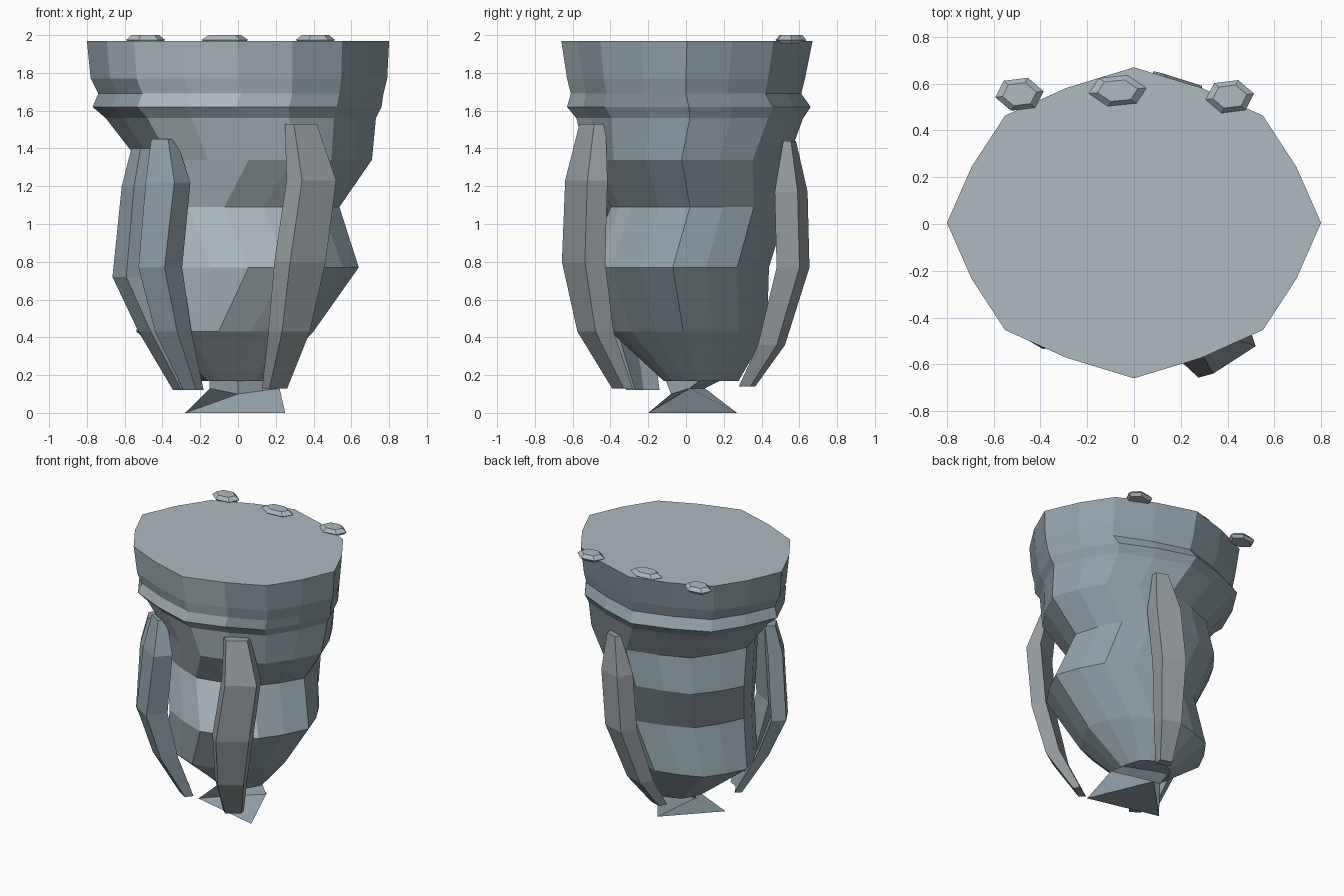
import bpy, bmesh, math
from mathutils import Vector


def material(name, rgb):
    m = bpy.data.materials.new(name)
    m.diffuse_color = (*rgb, 1)
    return m


LIGHT = material("light_slate", (0.42, 0.49, 0.53))
SLATE = material("slate", (0.28, 0.35, 0.39))
GREY = material("neutral_grey", (0.32, 0.35, 0.37))


def loft(name, rings, mat):
    """Skin a stack of equally sized point rings and cap both ends."""
    bm = bmesh.new()
    loops = [[bm.verts.new(p) for p in ring] for ring in rings]
    for a, b in zip(loops, loops[1:]):
        n = len(a)
        for i in range(n):
            j = (i + 1) % n
            bm.faces.new((a[i], a[j], b[j], b[i]))
    bm.faces.new(loops[0])
    bm.faces.new(loops[-1])
    bmesh.ops.recalc_face_normals(bm, faces=bm.faces)
    me = bpy.data.meshes.new(name)
    bm.to_mesh(me)
    bm.free()
    me.materials.append(mat)
    ob = bpy.data.objects.new(name, me)
    bpy.context.collection.objects.link(ob)
    return ob


def oval(z, x0, x1, y0, y1, twist=0, sides=8, shape=(1,)):
    """Ring filling the given x and y range; shape repeats radius factors."""
    cx, cy, rx, ry = (x0 + x1) / 2, (y0 + y1) / 2, (x1 - x0) / 2, (y1 - y0) / 2
    ring = []
    for i in range(sides):
        a = math.radians(twist) + math.tau * i / sides
        k = shape[i % len(shape)]
        ring.append((cx + rx * k * math.cos(a), cy + ry * k * math.sin(a), z))
    return ring


# Rock pillar: z, x range, y range, twist (lower rings zigzag sideways)
body = [
    (0.17, -0.20, 0.16, -0.12, 0.28, -6),
    (0.43, -0.54, 0.40, -0.40, 0.43, -4),
    (0.77, -0.47, 0.64, -0.53, 0.44, -3),
    (1.09, -0.57, 0.54, -0.40, 0.54, -6),
    (1.34, -0.53, 0.71, -0.53, 0.54, -3),
    (1.56, -0.70, 0.73, -0.58, 0.62, 0),
    (1.62, -0.77, 0.76, -0.63, 0.66, 0),
    (1.69, -0.74, 0.77, -0.61, 0.61, 0),
    (1.77, -0.78, 0.79, -0.63, 0.63, 0),
    (1.97, -0.80, 0.80, -0.66, 0.67, 0),
]
pillar = loft("rock_pillar",
              [oval(*r, sides=16, shape=(1, 0.94, 0.975, 0.94)) for r in body], SLATE)

# Lighter stone on the top and the front of the pillar
pillar.data.materials.append(LIGHT)
for f in pillar.data.polygons:
    if f.normal.z > 0.9 or (f.normal.y < -0.55 and f.center.x < 0.35):
        f.material_index = 1

# Pointed foot: ground triangle twisted up into the pillar
loft("foot_shard", [
    [(-0.28, -0.07, 0), (0.25, -0.20, 0), (0.05, 0.27, 0)],
    [(0.0, -0.08, 0.10), (0.22, 0.02, 0.13), (-0.15, 0.10, 0.13)],
    [(0.0, -0.11, 0.18), (0.14, 0.08, 0.18), (-0.15, 0.20, 0.18)],
], SLATE)


def root(name, out, mat, path):
    """Flat root strand; path rows are x, y, z, width, depth."""
    n = Vector((out[0], out[1], 0)).normalized()
    t = Vector((-n.y, n.x, 0))
    rings = []
    for x, y, z, w, d in path:
        c = Vector((x, y, z))
        rings.append([c + t * (w / 2 * s) + n * (d / 2 * r)
                      for s, r in ((-1, -1), (1, -1), (0.8, 1), (-0.8, 1))])
    loft(name, rings, mat)


root("front_right_root", (0.55, -0.85), GREY, [
    (0.20, -0.34, 0.13, 0.14, 0.05), (0.28, -0.485, 0.43, 0.22, 0.10),
    (0.34, -0.55, 0.80, 0.28, 0.11), (0.40, -0.535, 1.23, 0.27, 0.11),
    (0.34, -0.50, 1.53, 0.18, 0.06)])
root("front_left_outer_root", (-0.85, -0.5), SLATE, [
    (-0.30, -0.20, 0.12, 0.11, 0.05), (-0.46, -0.27, 0.43, 0.16, 0.08),
    (-0.585, -0.28, 0.72, 0.18, 0.10), (-0.54, -0.30, 1.20, 0.16, 0.10),
    (-0.51, -0.28, 1.40, 0.12, 0.07)])
root("front_left_inner_root", (-0.5, -0.85), SLATE, [
    (-0.24, -0.27, 0.12, 0.10, 0.06), (-0.35, -0.37, 0.43, 0.17, 0.12),
    (-0.42, -0.43, 0.77, 0.20, 0.15), (-0.38, -0.42, 1.22, 0.22, 0.13),
    (-0.40, -0.37, 1.45, 0.13, 0.06)])
root("back_root", (0.3, 0.95), GREY, [
    (0.0, 0.325, 0.14, 0.11, 0.06), (0.07, 0.455, 0.36, 0.18, 0.10),
    (0.15, 0.57, 0.77, 0.22, 0.12), (0.19, 0.56, 1.17, 0.22, 0.12),
    (0.22, 0.55, 1.44, 0.11, 0.04)])

# Flat hexagonal pebbles along the back rim
for i, (x, y, rx, ry) in enumerate([(-0.49, 0.555, 0.105, 0.075),
                                    (-0.07, 0.57, 0.125, 0.07),
                                    (0.41, 0.545, 0.105, 0.075)]):
    rings = [oval(z, x - rx * k, x + rx * k, y - ry * k, y + ry * k, 10, 6)
             for z, k in ((1.955, 0.8), (1.975, 1.0), (2.0, 0.7))]
    loft("pebble_%d" % (i + 1), rings, LIGHT)
